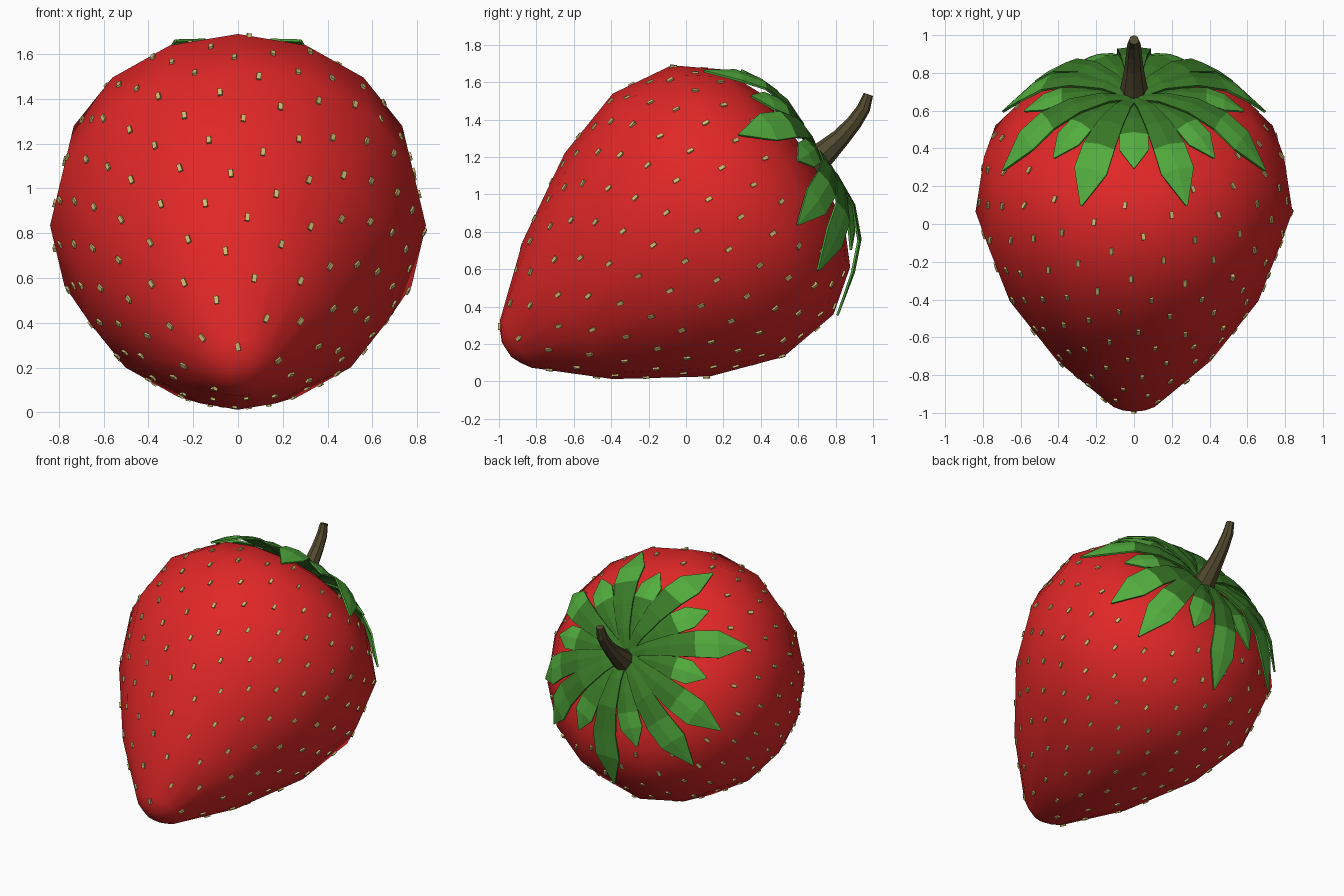
import bpy, bmesh, math
from math import sin, cos, pi
from mathutils import Vector, Matrix
from mathutils.bvhtree import BVHTree

if "Cube" in bpy.data.objects:
    bpy.data.objects.remove(bpy.data.objects["Cube"])


def material(name, rgb):
    m = bpy.data.materials.new(name)
    m.use_nodes = True
    m.diffuse_color = (*rgb, 1)
    m.node_tree.nodes["Principled BSDF"].inputs["Base Color"].default_value = (*rgb, 1)
    return m


RED = material("berry red", (0.75, 0.02, 0.02))
DARK = material("dark leaf green", (0.04, 0.19, 0.02))
LIGHT = material("light leaf green", (0.085, 0.42, 0.048))
BROWN = material("stem brown", (0.085, 0.068, 0.028))
STRAW = material("seed straw", (0.62, 0.50, 0.17))

# Berry frame: local z runs along the tilted axis from tip to stem, local y is its upper side
TILT = math.radians(33)
c, s = cos(TILT), sin(TILT)
FRAME = Matrix(((-1, 0, 0, 0), (0, -s, c, 0.065), (0, c, s, 0.835), (0, 0, 0, 1)))


def finish(bm, name, mats, frame=FRAME, smooth=False):
    bmesh.ops.recalc_face_normals(bm, faces=bm.faces)
    for f in bm.faces:
        f.smooth = smooth
    mesh = bpy.data.meshes.new(name)
    bm.to_mesh(mesh)
    mesh.transform(frame)
    mesh.flip_normals() if frame.determinant() < 0 else None
    for m in mats:
        mesh.materials.append(m)
    ob = bpy.data.objects.new(name, mesh)
    bpy.context.collection.objects.link(ob)
    return ob


def loft(rings):
    """Skin a stack of equal vertex rings and cap both ends."""
    bm = bmesh.new()
    loops = [[bm.verts.new(p) for p in ring] for ring in rings]
    n = len(loops[0])
    for a, b in zip(loops, loops[1:]):
        for i in range(n):
            j = (i + 1) % n
            bm.faces.new((a[i], a[j], b[j], b[i]))
    bm.faces.new(loops[0])
    bm.faces.new(loops[-1])
    return bm


# Berry body: lathe of (radius, height along axis)
PROFILE = [(0.045, -1.222), (0.10, -1.197), (0.154, -1.162), (0.441, -0.831),
           (0.712, -0.388), (0.839, 0), (0.794, 0.347), (0.63, 0.56),
           (0.42, 0.66), (0.15, 0.69)]
SIDES = 16
body = loft([[(r * sin(2 * pi * i / SIDES), r * cos(2 * pi * i / SIDES), t)
              for i in range(SIDES)] for r, t in PROFILE])
bmesh.ops.recalc_face_normals(body, faces=body.faces)
surface = BVHTree.FromBMesh(body)
finish(body, "berry_body", [RED], smooth=True)

# Seeds: evenly spread along a golden-angle spiral over the skin
SEEDS = 210
spans = list(zip(PROFILE[1:7], PROFILE[2:8]))
areas = [(a[0] + b[0]) * math.dist(a, b) for a, b in spans]
seeds = bmesh.new()
for k in range(SEEDS):
    left = (k + 0.5) / SEEDS * sum(areas)
    for (a, b), area in zip(spans, areas):
        if left <= area:
            break
        left -= area
    # radius grows linearly along the span, so invert the cone area
    u = left / area
    r = math.sqrt(a[0] ** 2 + u * (b[0] ** 2 - a[0] ** 2))
    t = a[1] + (b[1] - a[1]) * (r - a[0]) / (b[0] - a[0])
    ang = k * pi * (3 - math.sqrt(5))
    spot, normal, _, _ = surface.find_nearest(Vector((r * sin(ang), r * cos(ang), t)))
    across = Vector((0, 0, 1)).cross(normal).normalized()
    along = normal.cross(across)
    turn = Matrix((along, across, normal)).transposed().to_4x4()
    bmesh.ops.create_cube(seeds, size=1, matrix=Matrix.Translation(spot) @ turn
                          @ Matrix.Diagonal((0.036, 0.02, 0.02, 1)))
finish(seeds, "seeds", [STRAW])

# Leaves: arched over the top of the berry, (radius, height along axis)
ARCH = [(0.03, 0.73), (0.2, 0.775), (0.4, 0.755), (0.55, 0.68), (0.68, 0.545), (0.84, 0.32)]


def arch_height(r):
    for (r0, t0), (r1, t1) in zip(ARCH, ARCH[1:]):
        if r <= r1:
            break
    return t0 + (t1 - t0) * (r - r0) / (r1 - r0)


# (fraction of reach, half width)
OUTLINE = [(0.04, 0.025), (0.22, 0.045), (0.45, 0.07), (0.66, 0.088), (0.82, 0.092), (1, 0.004)]


def leaf(index, reach):
    ang = 2 * pi * index / 16
    out = Vector((sin(ang), cos(ang), 0))
    side = Vector((cos(ang), -sin(ang), 0))
    scale = 1 if reach > 0.65 else 0.85
    drop = 0 if reach > 0.65 else 0.015
    bm = bmesh.new()
    rows = []
    for f, w in OUTLINE:
        mid = out * (f * reach) + Vector((0, 0, arch_height(f * reach) - drop))
        fold = Vector((0, 0, -0.15 * w))
        rows.append([bm.verts.new(mid + side * w * scale * k + fold * abs(k)) for k in (-1, 0, 1)])
    for n, (a, b) in enumerate(zip(rows, rows[1:])):
        for i in (0, 1):
            face = bm.faces.new((a[i], a[i + 1], b[i + 1], b[i]))
            face.material_index = int(n >= 3)  # bright outer blade
    ob = finish(bm, f"leaf_{index % 16}", [DARK, LIGHT])
    mod = ob.modifiers.new("thickness", "SOLIDIFY")
    mod.thickness = 0.012
    mod.offset = 0


REACH = [0.57, 0.73, 0.6, 0.75, 0.58, 0.75, 0.78, 0.6, 0.81]
for i, reach in enumerate(REACH):
    leaf(i, reach)
    if 0 < i < 8:
        leaf(16 - i, reach)

# Stem: tapered tube bending upward
PATH = [(0.66, 1.15, 0.085), (0.75, 1.23, 0.066), (0.83, 1.305, 0.05),
        (0.90, 1.385, 0.042), (0.95, 1.46, 0.036), (0.975, 1.535, 0.026)]
rings = []
for i, (y, z, r) in enumerate(PATH):
    before, after = PATH[max(i - 1, 0)], PATH[min(i + 1, len(PATH) - 1)]
    d = Vector((0, after[0] - before[0], after[1] - before[1])).normalized()
    up = Vector((0, -d.z, d.y))
    rings.append([Vector((r * sin(a), y, z)) + up * r * cos(a)
                  for a in (2 * pi * k / 8 for k in range(8))])
finish(loft(rings), "stem", [BROWN], frame=Matrix.Identity(4))
